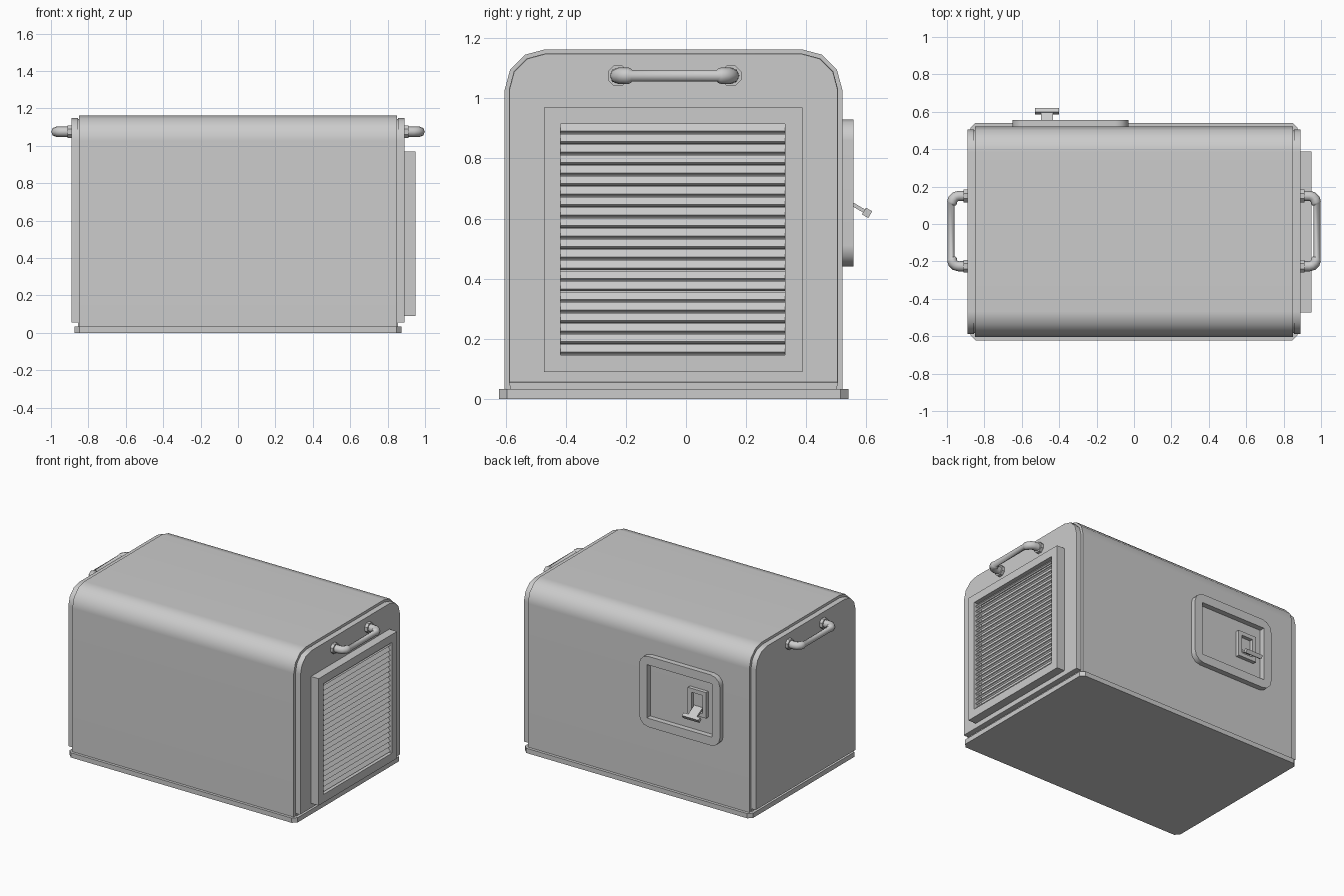
import bpy, bmesh
from math import pi, cos, sin, radians
from mathutils import Vector

if "Cube" in bpy.data.objects:
    bpy.data.objects.remove(bpy.data.objects["Cube"])

# Map profile (u, v) plus extrusion depth w onto world axes
AXES = {'x': lambda u, v, w: (w, u, v),
        'y': lambda u, v, w: (u, w, v),
        'z': lambda u, v, w: (u, v, w)}


def finish(name, bm):
    bmesh.ops.remove_doubles(bm, verts=bm.verts, dist=1e-5)
    bmesh.ops.recalc_face_normals(bm, faces=bm.faces)
    me = bpy.data.meshes.new(name)
    bm.to_mesh(me)
    bm.free()
    me.shade_smooth()
    me.set_sharp_from_angle(angle=radians(35))
    ob = bpy.data.objects.new(name, me)
    bpy.context.collection.objects.link(ob)
    # Keep large flat faces flat while the rounded edges stay smooth
    ob.modifiers.new("weighted_normals", 'WEIGHTED_NORMAL').keep_sharp = True
    return ob


def loft(name, sections, axis, closed=False):
    """Skin a list of (outline, depth) sections; closed joins last to first."""
    bm = bmesh.new()
    loops = [[bm.verts.new(AXES[axis](u, v, w)) for u, v in pts] for pts, w in sections]
    pairs = list(zip(loops, loops[1:]))
    if closed:
        pairs.append((loops[-1], loops[0]))
    else:
        bm.faces.new(loops[0])
        bm.faces.new(loops[-1])
    for p, q in pairs:
        for i in range(len(p)):
            j = (i + 1) % len(p)
            bm.faces.new((p[i], p[j], q[j], q[i]))
    return finish(name, bm)


def prism(name, pts, axis, a, b):
    return loft(name, [(pts, a), (pts, b)], axis)


def ring(name, outer, inner, axis, a, b):
    return loft(name, [(outer, a), (outer, b), (inner, b), (inner, a)], axis, True)


def rounded(u0, u1, v0, v1, r=0.0, seg=3):
    pts = []
    for k, (u, v) in enumerate(((u1 - r, v1 - r), (u0 + r, v1 - r),
                                (u0 + r, v0 + r), (u1 - r, v0 + r))):
        for i in range(seg + 1):
            t = pi / 2 * (k + i / seg)
            pts.append((u + r * cos(t), v + r * sin(t)))
    return pts


def rect(u0, u1, v0, v1):
    return [(u0, v0), (u1, v0), (u1, v1), (u0, v1)]


def case_outline(inset, bottom):
    """Square at the bottom, rounded at the top."""
    y0, y1, z1 = -0.603 + inset, 0.52 - inset, 1.163 - inset
    top = rounded(y0, y1, 0, z1, 0.135 - inset)[:8]
    return top + [(y0, bottom), (y1, bottom)]


# Base plate with cut corners
prism("base_plate", rounded(-0.875, 0.875, -0.622, 0.54, 0.027, 1), 'z', 0, 0.033)

# Case: shell, narrow groove and raised cap on both ends, in one skin
half = [(0.0, 0.033, 0.85), (0.02, 0.033, 0.85), (0.02, 0.033, 0.855),
        (0.014, 0.055, 0.855), (0.014, 0.055, 0.888), (0.016, 0.057, 0.891)]
sections = [(case_outline(i, b), -x) for i, b, x in reversed(half)]
sections += [(case_outline(i, b), x) for i, b, x in half]
loft("case", sections, 'x')

# Vent frame and steep louvers on the right end
ring("vent_frame", rect(-0.473, 0.387, 0.09, 0.97), rect(-0.418, 0.33, 0.147, 0.915),
     'x', 0.89, 0.95)
for i in range(22):
    z = 0.149 + i * 0.035
    bm = bmesh.new()
    bmesh.ops.create_cube(bm, size=1)
    for v in bm.verts:
        a, b, c = v.co
        v.co = (0.924 - c * 0.02 + a * 0.01, -0.044 + b * 0.748,
                z + 0.016 + c * 0.025 + a * 0.008)
    finish("louver_%02d" % (i + 1), bm)

# Carry handles: octagonal flanges and bent tube on each end
for side, s in (("right", 1), ("left", -1)):
    Y, Z, R = 0.188, 1.075, 0.035
    half = [(0.895, Y, 1.45)]
    for i in range(4):
        t = pi / 2 * i / 3
        half.append((0.938 + R * sin(t), Y - R + R * cos(t), 1.42))
    half += [(0.976, Y - R - 0.008, 1.25), (0.978, Y - R - 0.012, 1.0)]
    path = half + [(x, -y, r) for x, y, r in reversed(half)]
    cu = bpy.data.curves.new("handle_path", 'CURVE')
    cu.dimensions = '3D'
    cu.bevel_depth, cu.bevel_resolution, cu.use_fill_caps = 0.019, 2, True
    sp = cu.splines.new('POLY')
    sp.points.add(len(path) - 1)
    for p, (x, y, r) in zip(sp.points, path):
        p.co, p.radius = (s * x, y - 0.038, Z, 1), r
    tmp = bpy.data.objects.new("handle_path", cu)
    bpy.context.collection.objects.link(tmp)
    bpy.context.view_layer.update()
    dg = bpy.context.evaluated_depsgraph_get()
    me = bpy.data.meshes.new_from_object(tmp.evaluated_get(dg))
    bpy.data.objects.remove(tmp)
    me.shade_smooth()
    me.set_sharp_from_angle(angle=radians(50))
    bpy.context.collection.objects.link(bpy.data.objects.new(side + "_handle", me))
    for k, y in enumerate((-0.226, 0.15)):
        octagon = [(y + 0.037 * cos(pi / 8 + i * pi / 4), Z + 0.037 * sin(pi / 8 + i * pi / 4))
                   for i in range(8)]
        prism("%s_handle_flange_%d" % (side, k + 1), octagon, 'x', s * 0.888, s * 0.912)

# Hatch frame on the back; the case wall is its recessed floor
ring("hatch_frame", rounded(-0.65, -0.03, 0.44, 0.93, 0.07), rounded(-0.59, -0.09, 0.5, 0.87),
     'y', 0.518, 0.557)

# Latch surround and tilted lever with a cross bar
ring("latch_frame", rect(-0.535, -0.395, 0.61, 0.79), rect(-0.508, -0.422, 0.637, 0.763),
     'y', 0.518, 0.545)


def lever_part(name, hw, d0, d1, thick):
    """Box laid along the lever direction in the YZ plane."""
    d = Vector((0, 0.86, -0.51))
    n = Vector((0, 0.51, 0.86))
    start = Vector((-0.465, 0.525, 0.665))
    bm = bmesh.new()
    bmesh.ops.create_cube(bm, size=1)
    for v in bm.verts:
        x, y, z = v.co
        v.co = (start + Vector((x * 2 * hw, 0, 0))
                + d * (d0 + (y + 0.5) * (d1 - d0)) + n * (z * thick))
    return finish(name, bm)


lever_part("latch_lever", 0.033, 0, 0.09, 0.012)
lever_part("latch_grip", 0.063, 0.078, 0.102, 0.026)
